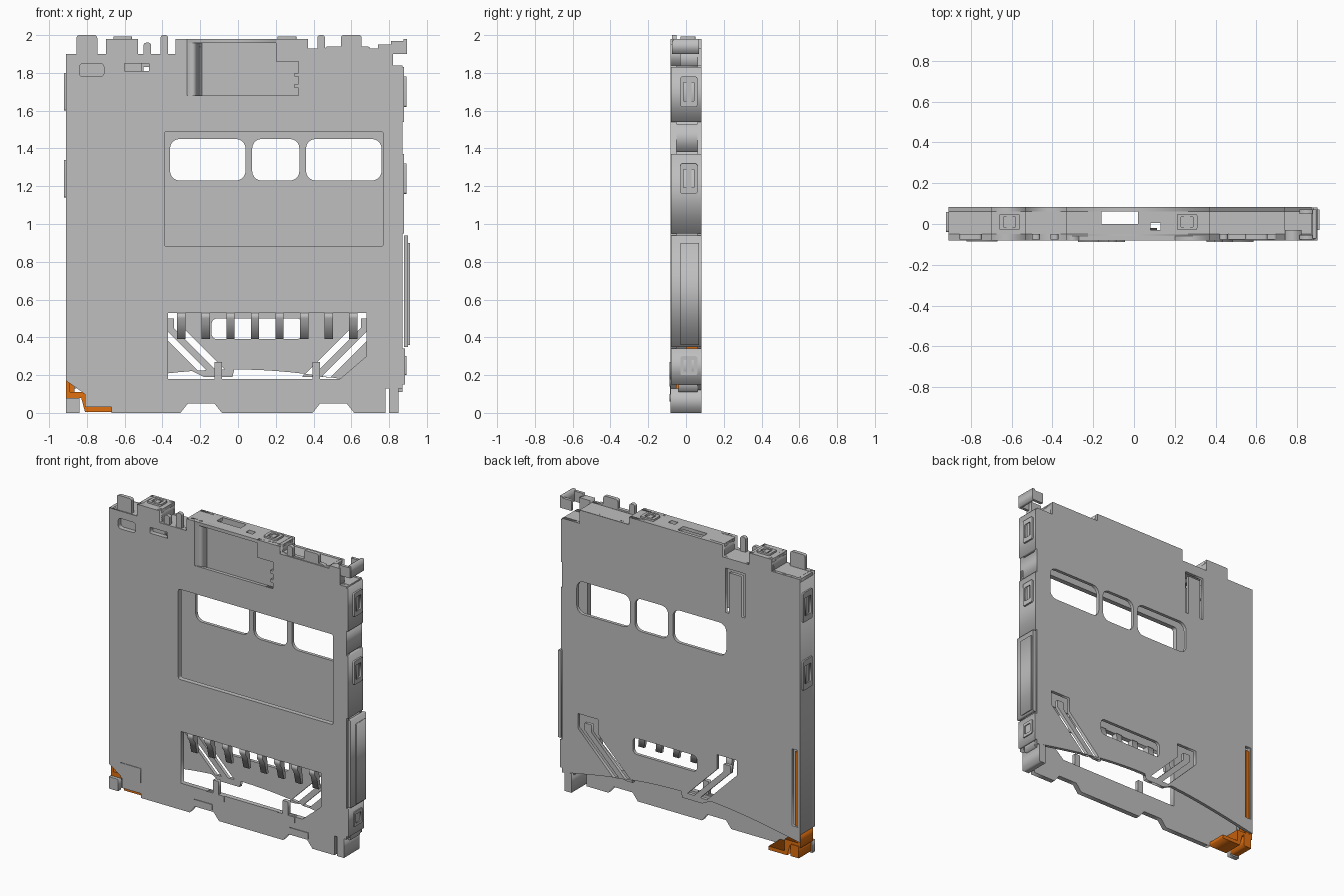
import bpy, bmesh, math

old = bpy.data.objects.get("Cube")
if old:
    bpy.data.objects.remove(old)


def material(name, rgb):
    m = bpy.data.materials.new(name)
    m.use_nodes = True
    m.diffuse_color = (*rgb, 1)
    m.node_tree.nodes["Principled BSDF"].inputs["Base Color"].default_value = (*rgb, 1)
    return m


grey = material("metal grey", (.52, .52, .52))
orange = material("orange plastic", (.75, .16, .005))

# Main levels of the case
FRONT, BACK = -.082, .083
LEFT, RIGHT = .87, -.91
SHOULDER, CREST = 1.9, 1.98
THICK = .022
INNER_FRONT = FRONT + THICK
INNER_BACK = BACK - THICK
MIDDLE = .155  # mirror axis of the lower features

# Plane mappings: outline coordinates (u, v) and depth w to x, y, z
PLANES = {
    "front": lambda u, v, w: (u, w, v),
    "side": lambda u, v, w: (w, u, v),
    "top": lambda u, v, w: (u, v, w),
}


def sheet(name, plane, depth, loops, mat=grey):
    """Extruded flat sheet; inner loops become holes."""
    near, far = sorted(depth)
    curve = bpy.data.curves.new(name, "CURVE")
    curve.dimensions = "2D"
    curve.fill_mode = "BOTH"
    curve.extrude = (far - near) / 2
    for loop in loops:
        spline = curve.splines.new("POLY")
        spline.points.add(len(loop) - 1)
        for point, (u, v) in zip(spline.points, loop):
            point.co = (u, v, 0, 1)
        spline.use_cyclic_u = True
    helper = bpy.data.objects.new(name + "_curve", curve)
    bpy.context.scene.collection.objects.link(helper)
    graph = bpy.context.evaluated_depsgraph_get()
    mesh = bpy.data.meshes.new_from_object(helper.evaluated_get(graph))
    bpy.data.objects.remove(helper)
    bm = bmesh.new()
    bm.from_mesh(mesh)
    for vert in bm.verts:
        u, v, w = vert.co
        vert.co = PLANES[plane](u, v, w + (near + far) / 2)
    bmesh.ops.remove_doubles(bm, verts=bm.verts, dist=.00001)
    bmesh.ops.recalc_face_normals(bm, faces=bm.faces)
    bm.to_mesh(mesh)
    bm.free()
    mesh.name = name
    mesh.materials.clear()
    mesh.materials.append(mat)
    part = bpy.data.objects.new(name, mesh)
    bpy.context.scene.collection.objects.link(part)


def rect(u, v, radius=0.0, steps=5):
    """Rectangle spanning the ranges u and v, with optional round corners."""
    if not radius:
        return [(u[0], v[0]), (u[1], v[0]), (u[1], v[1]), (u[0], v[1])]
    points = []
    for turn, (i, j) in enumerate(((1, 1), (0, 1), (0, 0), (1, 0))):
        cu = u[i] + (radius if i == 0 else -radius)
        cv = v[j] + (radius if j == 0 else -radius)
        for k in range(steps + 1):
            angle = math.pi / 2 * (turn + k / steps)
            points.append((cu + radius * math.cos(angle), cv + radius * math.sin(angle)))
    return points


def around(centre, half):
    return (centre - half, centre + half)


def box(name, x, y, z, mat=grey, radius=0.0):
    sheet(name, "front", y, [rect(x, z, radius)], mat)


def mirrored(loop):
    return [(2 * MIDDLE - u, v) for u, v in loop]


def fork(path, width, gap):
    """Two parallel slots following a path upward, joined at the top."""
    def shifted(offset, drop=0.0):
        points = [(u + offset, v) for u, v in path]
        u, v = points.pop()
        return points + [(u, v - drop)]
    return (shifted(0) + shifted(gap + width)[::-1]
            + shifted(gap, width) + shifted(width, width)[::-1])


# Stepped top edge shared by both large sheets: start of each step and its height
STEPS = [(RIGHT, SHOULDER), (-.7, CREST), (-.53, SHOULDER), (-.33, CREST),
         (.37, 1.93), (.74, 1.84), (LEFT, 0)]
spans = [(a[0], b[0], a[1]) for a, b in zip(STEPS, STEPS[1:])]
top_edge = [(x, z) for start, end, z in spans for x in (start, end)]

# Front sheet: outer skin with a shallow recess, over an inner skin
notch = [(.46, 0), (.42, .05), (.28, .05), (.24, 0)]
notch = [(MIDDLE + u, v) for u, v in notch]
bottom = [(LEFT, .13), (.78, .13), (.78, 0), *notch, *mirrored(notch)[::-1],
          (-.67, 0), (-.67, .03), (-.81, .03), (-.81, .1), (RIGHT, .17)]
recess = [(-.27, CREST), (-.27, 1.68), (.32, 1.68), (.32, 1.86), (.2, 1.86), (.2, CREST)]
split = top_edge.index((.37, CREST))
openings = [
    rect((-.39, .77), (.88, 1.49), radius=.015),
    [(-.37, .18), (.54, .18), (.68, .3), (.68, .53), (-.37, .53)],
    rect((-.6, -.47), (1.81, 1.85)),
    rect((-.84, -.71), (1.78, 1.85), radius=.02),
]
sheet("front_skin", "front", (FRONT, INNER_FRONT),
      [top_edge[:split] + recess + top_edge[split:] + bottom, *openings])
sheet("front_inner_skin", "front", (INNER_FRONT, INNER_FRONT + THICK / 2),
      [top_edge + bottom, *openings])
sheet("recess_ramp", "top", (1.68, CREST),
      [[(-.27, FRONT), (-.19, INNER_FRONT), (-.27, INNER_FRONT)]])
for z in (1.73, 1.79):
    box("recess_tooth", x=(.3, .32), y=(FRONT, INNER_FRONT), z=around(z, .01))
for name, start, end in (("pocket_floor", -.85, -.7), ("slot_floor", -.61, -.51)):
    box(name, x=(start, end), y=(-.05, -.03), z=(1.76, 1.86))

# Comb fingers bent inward in the lower front opening
finger = [(FRONT, .53), (FRONT, .5), (INNER_FRONT, .47), (-.04, .39), (-.02, .39), (-.04, .53)]
for i in range(8):
    sheet("comb_finger", "side", around(.13 * i - .3, THICK), [finger])

# Latch plates and tabs under the opening, one set on each half
for name, x, z in (("latch_plate", (.29, .43), (.06, .1)),
                   ("lower_tab", (.2, .33), (.14, .18)),
                   ("lower_pin", (.24, .28), (.18, .27))):
    shape = [(MIDDLE + u, v) for u, v in rect(x, z)]
    for loop in (shape, mirrored(shape)):
        sheet(name, "front", (FRONT - .005, INNER_FRONT), [loop])

# Back sheet: arched lower edge, three windows, slots
COUNT = 24
arch = []
for i in range(COUNT + 1):
    t = i / COUNT
    arch.append((LEFT + (RIGHT - LEFT) * t, .12 + .11 * math.sin(math.pi * t)))
windows = []
start = -.36
for width in (.4, .25, .4):
    windows.append(rect((start, start + width), (1.23, 1.45), radius=.05))
    start += width + .035
arms = fork([(.34, .19), (.6, .45), (.6, .55)], width=.05, gap=.1)
spring = fork([(-.5, 1.53), (-.5, 1.83)], width=.025, gap=.12)
sheet("back_sheet", "front", (INNER_BACK, BACK), [
    top_edge + arch, *windows, arms, mirrored(arms), spring,
    rect(around(.1, .24), (.39, .5), radius=.03),
    rect((RIGHT + .015, RIGHT + .06), (.22, .74))])

# Top wall in stepped pieces joined by risers, with cut-outs in the middle one
DEPTH = (FRONT + .002, BACK - .002)
for start, end, z in spans:
    cuts = []
    if start < MIDDLE < end:
        cuts = [rect((-.16, .02), (0, .07)), rect((.08, .13), (-.03, .005))]
    sheet("top_wall", "top", (z - THICK, z), [rect((start, end), DEPTH), *cuts])
for (_, end, z), (_, _, following) in zip(spans, spans[1:]):
    inward = -THICK if z > following else THICK
    low, high = sorted((z, following))
    box("top_riser", x=sorted((end, end + inward)), y=DEPTH, z=(low - THICK, high))


def clip(plane, u, v, half_u, half_v, base, rise):
    """Raised frame with a spring tongue inside."""
    inner_u, inner_v = half_u * .6, half_v * .6
    sheet("clip_frame", plane, (base, base + rise), [
        rect(around(u, half_u), around(v, half_v), radius=.01),
        rect(around(u, inner_u), around(v, inner_v))])
    sheet("clip_tongue", plane, (base, base + rise / 2), [
        rect(around(u, inner_u / 2), around(v, inner_v))])


for x in (-.61, .26):
    clip("top", x, .01, half_u=.05, half_v=.04, base=CREST, rise=.012)

# Small tabs standing on the top edge
for x, half, z in ((-.8, .055, 2), (-.48, .02, 1.96), (-.39, .02, 2),
                   (.44, .02, 2), (.58, .12, 1.94), (.6, .055, 2)):
    box("top_tab", x=around(x, half), y=(-.075, -.05), z=(1.87, z), radius=.015)

# Left side wall: segments standing out by different amounts
HEIGHTS = (.15, .35, .95, 1.38, 1.54, 1.84)
for low, high, x in zip(HEIGHTS, HEIGHTS[1:], (.885, .9, .88, LEFT, .88)):
    box("left_wall", x=(x - THICK, x), y=DEPTH, z=(low, high - .01))
box("left_cover", x=(.9, .91), y=(-.03, .07), z=(.36, .9))
for z, half in ((1.7, .08), (1.24, .08), (.25, .05)):
    clip("side", .015, z, half_u=.045, half_v=half, base=.88, rise=.012)

# Right side wall
box("right_wall", x=(RIGHT, RIGHT + THICK), y=DEPTH, z=(.17, SHOULDER))
for z in (1.7, 1.24):
    clip("side", .01, z, half_u=.05, half_v=.1, base=RIGHT, rise=-.01)

# Bracket at the upper left corner
box("corner_block", x=(.74, .82), y=(FRONT, -.03), z=(1.84, 1.95))
box("bracket_side", x=(.875, .895), y=(-.07, .07), z=(SHOULDER, CREST))
for y in (-.065, .06):
    box("bracket_arm", x=(.81, .89), y=around(y, .01), z=(SHOULDER, CREST - .01))

# Foot at the lower left corner
box("foot", x=(.8, .85), y=(FRONT, BACK), z=(0, .13))
box("foot_neck", x=(.8, LEFT), y=(-.04, INNER_BACK), z=(.11, .2))

# Orange slider at the lower right corner
slider = [(RIGHT, .17), (RIGHT, .08), (-.83, .08), (-.81, .005), (-.67, .005),
          (-.67, .03), (-.79, .03), (-.79, .11), (-.89, .11), (-.89, .17)]
sheet("slider_body", "front", (INNER_FRONT, .075), [slider], orange)
box("slider_foot", x=(-.9, -.84), y=(-.05, .08), z=(.01, .09), mat=orange)
box("slider_rod", x=(-.89, -.865), y=(0, .07), z=(.1, .72), mat=orange)
box("slider_cover", x=(RIGHT, -.84), y=(FRONT, -.05), z=(0, .08))
box("corner_patch", x=(-.82, -.67), y=(FRONT - .004, INNER_FRONT), z=(.1, .2))
